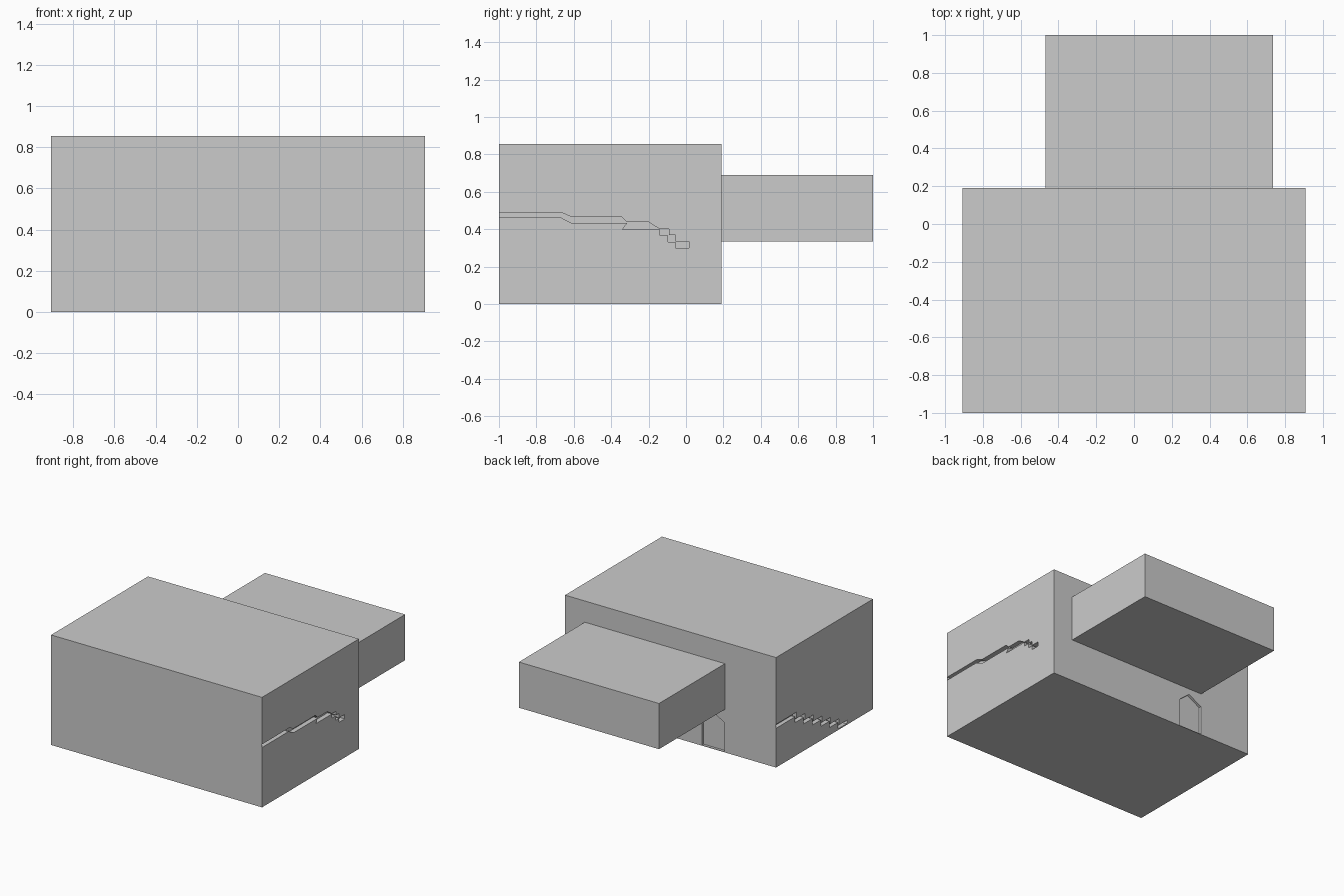
import bpy, bmesh

if "Cube" in bpy.data.objects:
    bpy.data.objects.remove(bpy.data.objects["Cube"])


def prism(name, pts, to3d, a, b):
    """Extrude a 2D outline between depths a and b."""
    bm = bmesh.new()
    lo = [bm.verts.new(to3d(u, v, a)) for u, v in pts]
    hi = [bm.verts.new(to3d(u, v, b)) for u, v in pts]
    n = len(pts)
    bm.faces.new(lo)
    bm.faces.new(hi[::-1])
    for i in range(n):
        j = (i + 1) % n
        bm.faces.new((lo[j], lo[i], hi[i], hi[j]))
    bmesh.ops.recalc_face_normals(bm, faces=bm.faces)
    me = bpy.data.meshes.new(name)
    bm.to_mesh(me)
    bm.free()
    ob = bpy.data.objects.new(name, me)
    bpy.context.collection.objects.link(ob)
    return ob


def box(name, x, y, z):
    pts = [(x[0], y[0]), (x[1], y[0]), (x[1], y[1]), (x[0], y[1])]
    return prism(name, pts, lambda u, v, d: (u, v, d), *z)


def cut(target, cutter):
    m = target.modifiers.new("cut_" + cutter.name, 'BOOLEAN')
    m.operation = 'DIFFERENCE'
    m.solver = 'EXACT'
    m.object = cutter
    cutter.hide_render = True
    cutter.hide_set(True)


on_side = lambda u, v, d: (d, u, v)
on_back = lambda u, v, d: (u, d, v)

# Main block and the raised rear wing
main = box("main_block", (-.907, .907), (-1, .19), (0, .855))
box("rear_wing", (-.468, .737), (.19, 1), (.335, .69))

# Stepped slot along the right wall
right = [(-.998, .49), (-.67, .49), (-.61, .465), (-.345, .465), (-.315, .438),
         (-.20, .438), (-.14, .40), (-.09, .40), (-.09, .37), (-.055, .37),
         (-.055, .335), (.015, .335), (.015, .30), (-.055, .30), (-.055, .332),
         (-.095, .332), (-.095, .367), (-.14, .367), (-.14, .398), (-.34, .398),
         (-.315, .432), (-.61, .432), (-.675, .465), (-.998, .465)]
cut(main, prism("right_slot", right, on_side, .87, .95))

# Stair slot on the left wall, descending towards the front
steps, rise, run = 6, .05, .105
top, low = [(.188, .335), (-.06, .335)], [(.188, .305), (-.045, .305)]
for i in range(steps):
    y, z = -.06 - run * i, .335 - rise * (i + 1)
    top += [(y, z), (y - run, z)]
    low += [(y + .015, z - .025), (y - run + .015, z - .025)]
cut(main, prism("left_stair_slot", top + low[::-1], on_side, -.95, -.875))

# Shallow pointed doorway in the rear wall
door = [(-.466, .004), (-.27, .004), (-.27, .22), (-.355, .29), (-.466, .23)]
cut(main, prism("rear_doorway", door, on_back, .17, .25))
